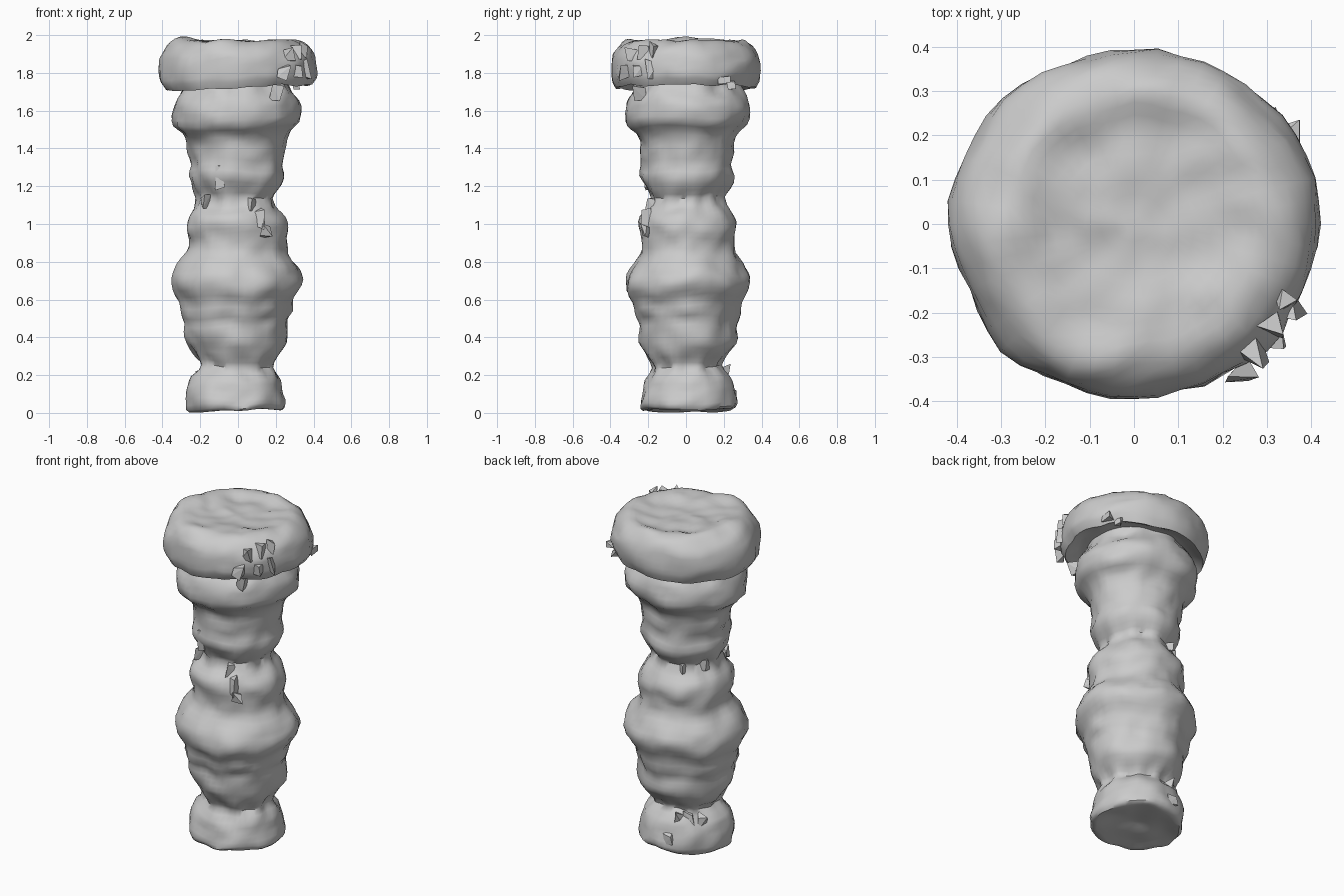
import bpy, bmesh, math, random
from mathutils import Vector, noise

if "Cube" in bpy.data.objects:
    bpy.data.objects.remove(bpy.data.objects["Cube"])

random.seed(4)
SEG = 48


def refine(profile, step):
    """Smoothly resample a (radius, z) profile with a Catmull-Rom curve."""
    out = []
    for i in range(len(profile) - 1):
        a, b = Vector(profile[i]), Vector(profile[i + 1])
        p = Vector(profile[max(i - 1, 0)])
        q = Vector(profile[min(i + 2, len(profile) - 1)])
        n = max(1, round((b - a).length / step))
        for k in range(n):
            t = k / n
            out.append(0.5 * (2 * a + (b - p) * t + (2 * p - 5 * a + 4 * b - q) * t * t
                              + (3 * a - p - 3 * b + q) * t ** 3))
    out.append(Vector(profile[-1]))
    return out


def lathe(name, profile, shape, step=0.03):
    """Revolve a profile, pass every vertex through a roughening function."""
    bm = bmesh.new()
    rings = []
    for r, z in refine(profile, step):
        rings.append([bm.verts.new(shape(max(r, 0.01), z, 2 * math.pi * i / SEG))
                      for i in range(SEG)])
    for lo, hi in zip(rings, rings[1:]):
        for i in range(SEG):
            j = (i + 1) % SEG
            bm.faces.new((lo[i], lo[j], hi[j], hi[i]))
    bm.faces.new(rings[0][::-1])
    bm.faces.new(rings[-1])
    me = bpy.data.meshes.new(name)
    bm.to_mesh(me)
    bm.free()
    ob = bpy.data.objects.new(name, me)
    bpy.context.collection.objects.link(ob)
    bpy.context.view_layer.objects.active = ob
    ob.select_set(True)
    bpy.ops.object.shade_smooth_by_angle(angle=math.radians(50))
    ob.select_set(False)
    return ob


def rough(p):
    return noise.noise(p * 5) * 0.014 + noise.noise(p * 12 + Vector((3, 7, 1))) * 0.016


def shaft_shape(r, z, a):
    p = Vector((r * math.cos(a), r * math.sin(a), z))
    # vertical pinched folds around the three necks
    fold = sum(math.exp(-((z - n) / 0.05) ** 2) for n in (0.26, 1.13, 1.72))
    k = r + min(1, r / 0.15) * (rough(p) + fold * 0.01 * math.sin(9 * a + 4 * noise.noise(p * 3)))
    z += noise.noise(Vector((p.x * 4, p.y * 4, z * 3))) * 0.025 * min(1, z / 0.05)
    if z < 0.12:
        z += (0.012 + 0.05 * p.x + 0.016 * noise.noise(p * 6)) * (1 - max(z, 0) / 0.12)
    return Vector((k * 1.03 * math.cos(a) - 0.008, k * 0.985 * math.sin(a) + 0.008, max(z, 0)))


def cap_shape(r, z, a):
    p = Vector((r * math.cos(a), r * math.sin(a), z))
    k = r + min(1, r / 0.2) * rough(p) * 0.9
    if z < 1.86:
        z += 0.04 * p.x + 0.02 * noise.noise(p * 7)
    else:
        z += 0.022 * noise.noise(p * 6) + 0.012 * noise.noise(p * 13)
        z += 0.03 * math.exp(-((p.x + 0.28) ** 2 + (p.y - 0.03) ** 2) / 0.012)
    return Vector((k * 1.025 * math.cos(a), k * 0.98 * math.sin(a), min(z, 2.0)))


# Bulging column shaft
lathe("column_shaft", [
    (0.01, 0.03), (0.14, 0.02), (0.235, 0.0), (0.258, 0.04), (0.25, 0.11), (0.228, 0.19),
    (0.185, 0.25), (0.215, 0.30), (0.255, 0.37), (0.262, 0.43), (0.26, 0.48), (0.28, 0.53),
    (0.29, 0.59), (0.325, 0.65), (0.335, 0.71), (0.30, 0.78), (0.258, 0.84), (0.25, 0.90),
    (0.262, 0.98), (0.25, 1.04), (0.205, 1.10), (0.19, 1.14), (0.22, 1.19),
    (0.248, 1.25), (0.238, 1.31), (0.248, 1.38), (0.252, 1.44), (0.28, 1.49), (0.325, 1.53),
    (0.336, 1.59), (0.322, 1.65), (0.29, 1.70), (0.26, 1.75), (0.25, 1.80)], shaft_shape)

# Shallowly dished cap disc
lathe("column_cap", [
    (0.22, 1.77), (0.31, 1.755), (0.375, 1.725), (0.398, 1.76), (0.405, 1.81), (0.40, 1.87),
    (0.38, 1.915), (0.345, 1.95), (0.30, 1.97), (0.25, 1.963), (0.20, 1.957), (0.10, 1.957),
    (0.02, 1.957)], cap_shape)


def shards(name, spots):
    """Broken angular chips: randomly turned, jittered wedges at (x, y, z, size, height)."""
    bm = bmesh.new()
    for x, y, z, s, h in spots:
        pts = []
        turn = random.uniform(0, 6.28)
        for k in range(3):
            for top in (-1, 1):
                a = turn + k * 2.09 + random.uniform(-0.4, 0.4)
                r = s * random.uniform(0.55, 1.1)
                pts.append(bm.verts.new((x + r * math.cos(a), y + r * math.sin(a),
                                         z + top * h * random.uniform(0.35, 1))))
        bmesh.ops.convex_hull(bm, input=pts)
    bmesh.ops.delete(bm, geom=[v for v in bm.verts if not v.link_faces], context='VERTS')
    me = bpy.data.meshes.new(name)
    bm.to_mesh(me)
    bm.free()
    bpy.context.collection.objects.link(bpy.data.objects.new(name, me))


# Chips on the cap's front-right edge and underside
shards("cap_chips", [
    (0.24, -0.33, 1.80, 0.045, 0.045), (0.27, -0.29, 1.90, 0.04, 0.05),
    (0.31, -0.26, 1.81, 0.045, 0.055), (0.32, -0.23, 1.90, 0.045, 0.06),
    (0.35, -0.19, 1.82, 0.045, 0.055), (0.34, -0.17, 1.92, 0.04, 0.05),
    (0.375, -0.08, 1.87, 0.042, 0.06), (0.21, -0.25, 1.70, 0.045, 0.05),
    (0.36, 0.20, 1.76, 0.035, 0.03), (0.31, 0.24, 1.74, 0.03, 0.03)])

# Chips around the waist
shards("waist_chips", [
    (-0.10, -0.205, 1.25, 0.04, 0.08), (-0.17, -0.13, 1.12, 0.035, 0.04),
    (0.07, -0.18, 1.11, 0.045, 0.045), (0.12, -0.21, 1.03, 0.035, 0.06),
    (0.14, -0.21, 0.96, 0.05, 0.045), (-0.19, 0.09, 1.13, 0.03, 0.04),
    (-0.10, 0.18, 1.12, 0.03, 0.04)])

# Chips on the base's back-left side
shards("base_chips", [
    (-0.09, 0.20, 0.20, 0.035, 0.07), (-0.14, 0.17, 0.21, 0.035, 0.06),
    (-0.19, 0.12, 0.19, 0.035, 0.06), (-0.06, 0.245, 0.10, 0.04, 0.05)])
